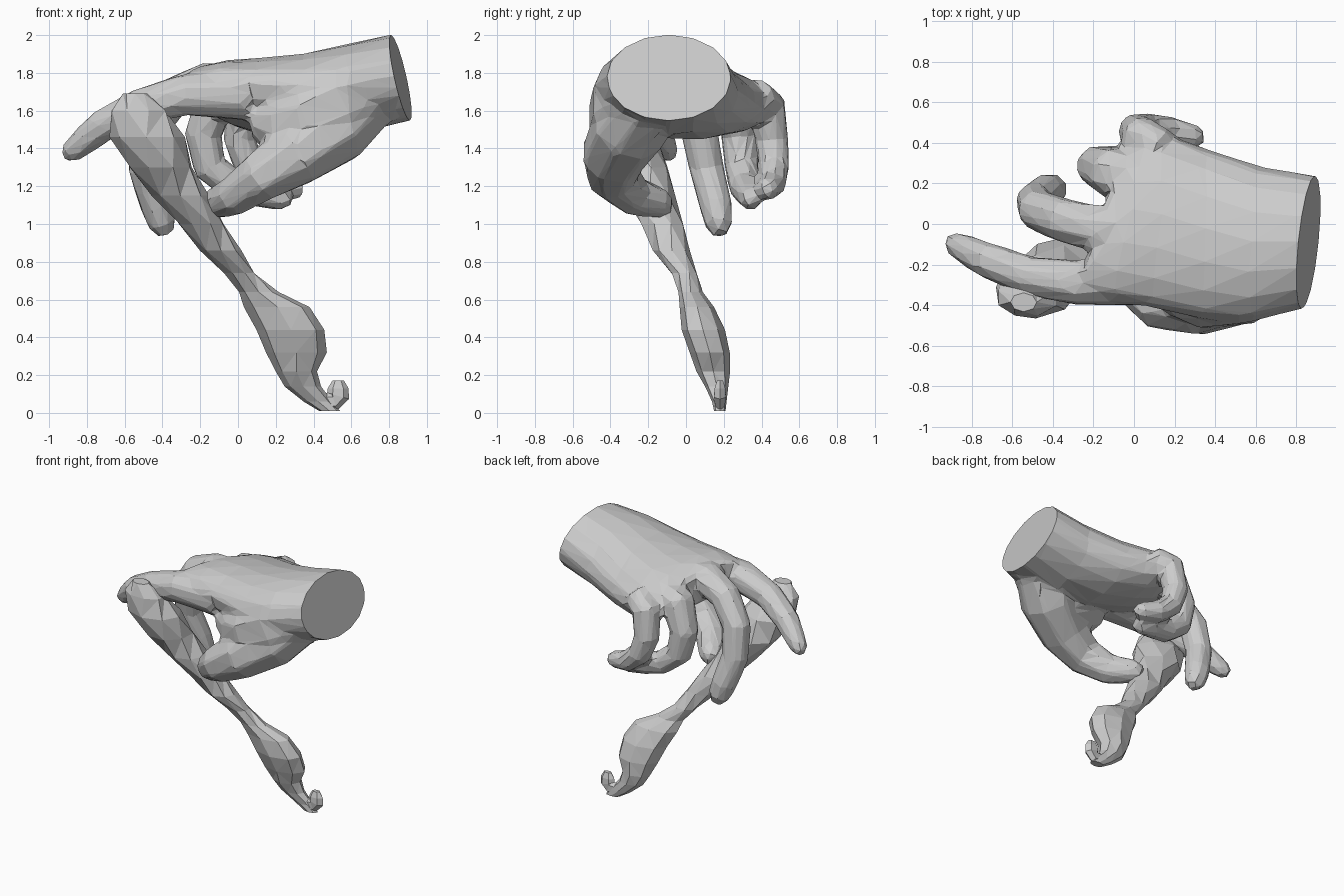
import bpy, bmesh, math, random
from mathutils import Vector

if "Cube" in bpy.data.objects:
    bpy.data.objects.remove(bpy.data.objects["Cube"])

random.seed(4)


def loft(name, rings):
    """Skin equal-sized rings of points; close the ends with caps."""
    n = len(rings[0])
    faces = []
    for i in range(len(rings) - 1):
        for j in range(n):
            k = (j + 1) % n
            faces.append((i * n + j, i * n + k, (i + 1) * n + k, (i + 1) * n + j))
    faces.append(tuple(reversed(range(n))))
    faces.append(tuple(range((len(rings) - 1) * n, len(rings) * n)))
    mesh = bpy.data.meshes.new(name)
    mesh.from_pydata([p for r in rings for p in r], [], faces)
    bm = bmesh.new()
    bm.from_mesh(mesh)
    bmesh.ops.recalc_face_normals(bm, faces=bm.faces)
    bm.to_mesh(mesh)
    bm.free()
    ob = bpy.data.objects.new(name, mesh)
    bpy.context.collection.objects.link(ob)
    return ob


def tube(name, path, sides=8, flat=1.0):
    """Tapered finger along (x, y, z, radius) points with a rounded tip."""
    pts = [Vector(p[:3]) for p in path]
    rad = [p[3] for p in path]
    end = (pts[-1] - pts[-2]).normalized()
    pts.append(pts[-1] + end * rad[-1] * 0.75)
    rad.append(rad[-1] * 0.55)
    rings = []
    for i, c in enumerate(pts):
        t = (pts[min(i + 1, len(pts) - 1)] - pts[max(i - 1, 0)]).normalized()
        side = Vector((0, 1, 0))
        side = (side - t * side.dot(t)).normalized()
        up = t.cross(side)
        rings.append([c + side * math.cos(a) * rad[i] * flat + up * math.sin(a) * rad[i]
                      for a in [2 * math.pi * (j + 0.5) / sides for j in range(sides)]])
    return loft(name, rings)


def apply(ob, kind, **settings):
    """Add a modifier and apply it at once."""
    mod = ob.modifiers.new(kind, kind)
    for key, value in settings.items():
        setattr(mod, key, value)
    bpy.context.view_layer.objects.active = ob
    bpy.ops.object.modifier_apply(modifier=mod.name)


# palm and wrist: x, y, z, half width, half height, roll, shear by y, shear by z
palm = [(0.98, -0.09, 1.800, 0.325, 0.225, 0, 0.10, -0.22),
        (0.86, -0.09, 1.775, 0.330, 0.228, 0, 0.10, -0.22),
        (0.60, -0.10, 1.715, 0.385, 0.238, -3, 0.06, -0.10),
        (0.35, -0.05, 1.675, 0.425, 0.225, -7, 0.03, 0),
        (0.12, 0.02, 1.675, 0.440, 0.195, -9, 0.06, 0),
        (-0.03, 0.04, 1.690, 0.420, 0.165, -10, 0.20, 0),
        (-0.16, 0.03, 1.700, 0.345, 0.115, -11, 0.34, 0)]
rings = []
for x, y, z, w, h, roll, sy, sz in palm:
    ring = []
    r = math.radians(roll)
    for j in range(16):
        a = 2 * math.pi * j / 16
        u, v = w * math.cos(a), h * math.sin(a)
        dy, dz = u * math.cos(r) - v * math.sin(r), u * math.sin(r) + v * math.cos(r)
        ring.append(Vector((x + sy * dy + sz * dz, y + dy, z + dz)))
    rings.append(ring)
hand = loft("hand", rings)

# thumb, its web and the fingers
digits = {
    "thumb": [(0.74, -0.18, 1.68, 0.15), (0.52, -0.30, 1.51, 0.205), (0.30, -0.385, 1.36, 0.175),
              (0.12, -0.385, 1.25, 0.14), (-0.02, -0.28, 1.15, 0.11), (-0.115, -0.14, 1.11, 0.088)],
    "thumb_web": [(0.75, -0.16, 1.72, 0.20), (0.50, -0.28, 1.63, 0.24), (0.33, -0.315, 1.55, 0.215),
                  (0.19, -0.30, 1.54, 0.16)],
    "index_finger": [(0.05, -0.27, 1.68, 0.14), (-0.28, -0.29, 1.685, 0.118),
                     (-0.52, -0.255, 1.62, 0.102), (-0.72, -0.18, 1.52, 0.092),
                     (-0.82, -0.13, 1.435, 0.078), (-0.885, -0.095, 1.38, 0.062)],
    "middle_finger": [(0.05, -0.06, 1.73, 0.12), (-0.16, -0.03, 1.745, 0.12), (-0.35, 0.02, 1.67, 0.112),
                      (-0.475, 0.07, 1.50, 0.105), (-0.49, 0.11, 1.29, 0.097),
                      (-0.43, 0.16, 1.09, 0.092), (-0.40, 0.175, 0.995, 0.078)],
    "ring_finger": [(0.06, 0.19, 1.69, 0.12), (-0.12, 0.26, 1.65, 0.125), (-0.185, 0.285, 1.47, 0.105),
                    (-0.15, 0.295, 1.30, 0.095), (-0.02, 0.31, 1.20, 0.088),
                    (0.14, 0.335, 1.155, 0.076), (0.24, 0.345, 1.13, 0.062)],
    "little_finger": [(0.14, 0.36, 1.67, 0.11), (0.03, 0.43, 1.62, 0.105), (0.01, 0.455, 1.44, 0.093),
                      (0.06, 0.465, 1.30, 0.086), (0.18, 0.455, 1.21, 0.078), (0.30, 0.43, 1.185, 0.064)],
}

# fuse the digits into the hand
for name, path in digits.items():
    part = tube(name, path)
    apply(hand, 'BOOLEAN', operation='UNION', solver='EXACT', object=part)
    bpy.data.objects.remove(part)

# blend the joints, then reduce to broad flat facets
apply(hand, 'REMESH', mode='VOXEL', voxel_size=0.02)
apply(hand, 'SMOOTH', factor=0.5, iterations=8)
apply(hand, 'DECIMATE', ratio=0.045)

# slice the wrist flat and cap it
bm = bmesh.new()
bm.from_mesh(hand.data)
bmesh.ops.bisect_plane(bm, geom=bm.verts[:] + bm.edges[:] + bm.faces[:],
                       plane_co=(0.86, -0.09, 1.775), plane_no=(1, -0.10, 0.22), clear_outer=True)
bmesh.ops.holes_fill(bm, edges=[e for e in bm.edges if e.is_boundary])
bmesh.ops.recalc_face_normals(bm, faces=bm.faces)
for f in bm.faces:
    f.smooth = False
bm.to_mesh(hand.data)
bm.free()

# held carved stick: z, x min, x max, y min, y max
levels = [(1.69, -0.61, -0.48, -0.43, -0.34), (1.60, -0.68, -0.38, -0.46, -0.27),
          (1.46, -0.68, -0.29, -0.46, -0.16), (1.30, -0.58, -0.24, -0.41, -0.09),
          (1.15, -0.45, -0.16, -0.32, -0.06), (1.00, -0.32, -0.07, -0.24, -0.01),
          (0.86, -0.20, 0.02, -0.17, 0.02), (0.74, -0.08, 0.09, -0.08, 0.06),
          (0.64, 0.01, 0.21, -0.04, 0.09), (0.56, 0.04, 0.38, -0.03, 0.15),
          (0.44, 0.10, 0.46, -0.02, 0.20), (0.32, 0.15, 0.47, 0.02, 0.23),
          (0.22, 0.20, 0.42, 0.06, 0.23), (0.14, 0.25, 0.44, 0.10, 0.225),
          (0.06, 0.35, 0.50, 0.14, 0.215), (0.01, 0.43, 0.54, 0.15, 0.21)]
rings = []
for i, (z, x0, x1, y0, y1) in enumerate(levels):
    twist = 0.5 * (i % 2) if i < 9 else 0      # faceted grip
    ring = []
    for j in range(8):
        a = 2 * math.pi * (j + twist) / 8
        k = 1.02 + random.uniform(-0.04, 0.04)
        ring.append(Vector(((x0 + x1) / 2 + (x1 - x0) / 2 * math.cos(a) * k,
                            (y0 + y1) / 2 + (y1 - y0) / 2 * math.sin(a) * k, z)))
    rings.append(ring)
stick = loft("held_stick", rings)
apply(stick, 'TRIANGULATE')

# small upturned hook at the foot of the stick
hook = [(0.44, 0.06, 0.045), (0.51, 0.06, 0.05), (0.53, 0.09, 0.06), (0.53, 0.13, 0.055)]
tube("stick_hook", [(x, 0.18, z, r) for x, z, r in hook], sides=6, flat=0.6)
